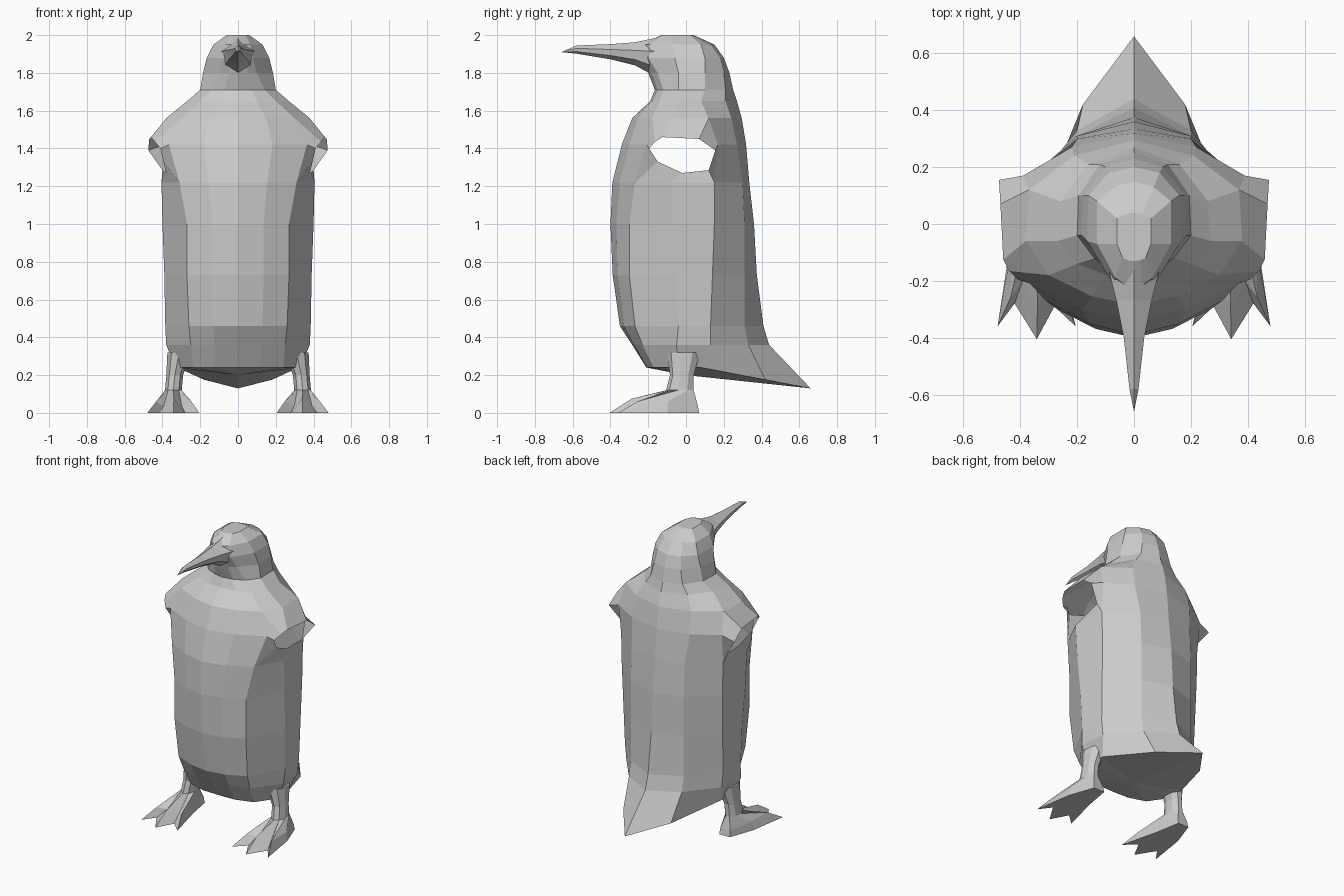
import bpy
import bmesh
from math import cos, sin, radians

default_cube = bpy.data.objects.get("Cube")
if default_cube:
    bpy.data.objects.remove(default_cube, do_unlink=True)

grey = bpy.data.materials.new("plain_grey")
grey.use_nodes = True
grey_linear = (0.6, 0.6, 0.6, 1.0)
grey.diffuse_color = grey_linear
for node in grey.node_tree.nodes:
    if node.type == 'BSDF_PRINCIPLED':
        node.inputs["Base Color"].default_value = grey_linear


def finish(bm, name, mirrored):
    """Turn a bmesh into a flat-shaded object, mirrored across x if wanted."""
    loose = [v for v in bm.verts if not v.link_faces]
    bmesh.ops.delete(bm, geom=loose, context='VERTS')
    bmesh.ops.recalc_face_normals(bm, faces=bm.faces[:])
    mesh = bpy.data.meshes.new(name)
    bm.to_mesh(mesh)
    bm.free()
    mesh.materials.append(grey)
    obj = bpy.data.objects.new(name, mesh)
    bpy.context.collection.objects.link(obj)
    if mirrored:
        mirror = obj.modifiers.new("mirror", 'MIRROR')
        mirror.use_axis[0] = True
        mirror.use_clip = True
    return obj


def add_loop(bm, points):
    return [bm.verts.new(p) for p in points]


def bridge(bm, lower, upper, closed=True, skip=()):
    """Join two loops of equal length with quads."""
    count = len(lower)
    for i in range(count if closed else count - 1):
        if i not in skip:
            j = (i + 1) % count
            bm.faces.new((lower[i], lower[j], upper[j], upper[i]))


def fan(bm, loop, pole, closed=True):
    """Close a loop with triangles to a pole point."""
    tip = bm.verts.new(pole)
    count = len(loop)
    for i in range(count if closed else count - 1):
        bm.faces.new((loop[i], loop[(i + 1) % count], tip))


def half_section(z, front, chest, side, flank, back, spine):
    """Half cross-section from front centre to back centre."""
    breast = (chest[0] * 0.5, (front + chest[1]) * 0.5 - 0.07 * chest[0])
    outline = [(0, front), breast, chest, side, flank, back, (0, spine)]
    return [(x, y, z) for x, y in outline]


# Body sections: height, front, chest, side, flank, back, spine
torso = [
    (0.24, -0.21, (0.24, -0.17), (0.33, -0.04), (0.32, 0.08), (0.18, 0.42), 0.66),
    (0.36, -0.285, (0.25, -0.23), (0.38, -0.05), (0.36, 0.13), (0.20, 0.33), 0.44),
    (0.46, -0.35, (0.26, -0.27), (0.385, -0.04), (0.37, 0.13), (0.20, 0.31), 0.41),
    (0.73, -0.388, (0.27, -0.30), (0.39, -0.05), (0.375, 0.14), (0.20, 0.31), 0.375),
    (1.00, -0.40, (0.27, -0.30), (0.40, -0.07), (0.38, 0.15), (0.20, 0.31), 0.36),
    (1.22, -0.39, (0.31, -0.27), (0.405, -0.08), (0.385, 0.15), (0.20, 0.30), 0.335),
    (1.42, -0.34, (0.365, -0.21), (0.39, -0.05), (0.39, 0.17), (0.22, 0.27), 0.318),
    (1.56, -0.285, (0.30, -0.18), (0.38, -0.06), (0.37, 0.12), (0.21, 0.24), 0.295),
]
neck_and_head = [
    (1.65, -0.19, (0.20, -0.14), (0.27, -0.06), (0.26, 0.08), (0.16, 0.21), 0.27),
    (1.71, -0.165, (0.14, -0.12), (0.20, -0.04), (0.195, 0.10), (0.12, 0.21), 0.25),
    (1.80, -0.20, (0.10, -0.15), (0.185, -0.04), (0.18, 0.10), (0.10, 0.20), 0.23),
    (1.88, -0.22, (0.08, -0.20), (0.165, -0.06), (0.16, 0.10), (0.09, 0.18), 0.20),
    (1.95, -0.23, (0.065, -0.19), (0.13, -0.07), (0.13, 0.08), (0.07, 0.13), 0.15),
    (2.00, -0.13, (0.04, -0.12), (0.06, -0.07), (0.06, 0.02), (0.03, 0.035), 0.04),
]

body = bmesh.new()
loops = []
for row in torso + neck_and_head:
    points = half_section(*row)
    if row is torso[0]:
        # The rump slopes down to the tail tip
        points = [(x, y, z - 0.19 * max(0, y - 0.08)) for x, y, z in points]
    loops.append(add_loop(body, points))

arm_low, arm_mid, arm_high = loops[len(torso) - 3:len(torso)]
for lower, upper in zip(loops, loops[1:]):
    at_arm = lower in (arm_low, arm_mid)
    bridge(body, lower, upper, closed=False, skip=(2, 3) if at_arm else ())
fan(body, loops[0], (0, 0, 0.20), closed=False)
fan(body, loops[-1], (0, -0.04, 2.0), closed=False)

# Open wing sleeve growing out of the gap in the shoulder
shoulder_edge = arm_low[2:5] + [arm_mid[4]] + arm_high[4:1:-1] + [arm_mid[2]]
sleeve_rim = add_loop(body, [
    (0.395, -0.15, 1.33), (0.38, -0.02, 1.27), (0.40, 0.12, 1.285),
    (0.475, 0.155, 1.39), (0.47, 0.07, 1.45), (0.46, -0.125, 1.46),
    (0.44, -0.165, 1.435), (0.41, -0.195, 1.40)])
bridge(body, shoulder_edge, sleeve_rim)
finish(body, "body", True)

# Beak: six-sided sections along y, running to a point
beak = bmesh.new()
beak_loops = []
for y, half_width, low, high in [(-0.16, 0.09, 1.78, 1.985), (-0.27, 0.062, 1.84, 1.962),
                                 (-0.40, 0.036, 1.872, 1.952), (-0.58, 0.016, 1.902, 1.945)]:
    height = high - low
    beak_loops.append(add_loop(beak, [
        (0, y, low), (half_width * 0.8, y, low + height * 0.25),
        (half_width, y, low + height * 0.65), (0, y, high),
        (-half_width, y, low + height * 0.65),
        (-half_width * 0.8, y, low + height * 0.25)]))
for near, far in zip(beak_loops, beak_loops[1:]):
    bridge(beak, near, far)
fan(beak, beak_loops[-1], (0, -0.66, 1.91))
finish(beak, "beak", False)

# Left foot outline from inner heel round the three toes to outer heel
sole = [(0.30, 0.07), (0.27, -0.10), (0.205, -0.36), (0.28, -0.29), (0.342, -0.405),
        (0.42, -0.28), (0.48, -0.36), (0.44, -0.10), (0.38, 0.07)]
knuckle_heights = [0.04, 0.06, 0.06, 0.035, 0.075, 0.035, 0.06, 0.06, 0.04]
ankle = (0.335, -0.04)
foot_sections = [(0.12, 0.342, -0.03, 0.045, 0.075),
                 (0.20, 0.335, -0.02, 0.045, 0.065),
                 (0.32, 0.31, -0.01, 0.065, 0.09)]


def build_foot(name, side):
    bm = bmesh.new()
    rings = [add_loop(bm, [(side * x, y, 0) for x, y in sole])]
    knuckles = []
    for (x, y), z in zip(sole, knuckle_heights):
        reach = 0.68 if y < -0.2 else 0.93
        knuckles.append((side * (ankle[0] + reach * (x - ankle[0])),
                         ankle[1] + reach * (y - ankle[1]), z))
    rings.append(add_loop(bm, knuckles))
    for z, cx, cy, rx, ry in foot_sections:
        angles = [radians(110 + 40 * i) for i in range(len(sole))]
        rings.append(add_loop(bm, [
            (side * (cx + rx * cos(a)), cy + ry * sin(a), z) for a in angles]))
    for lower, upper in zip(rings, rings[1:]):
        bridge(bm, lower, upper)
    bm.faces.new(rings[0])
    bm.faces.new(rings[-1])
    finish(bm, name, False)


build_foot("left_foot", 1)
build_foot("right_foot", -1)
